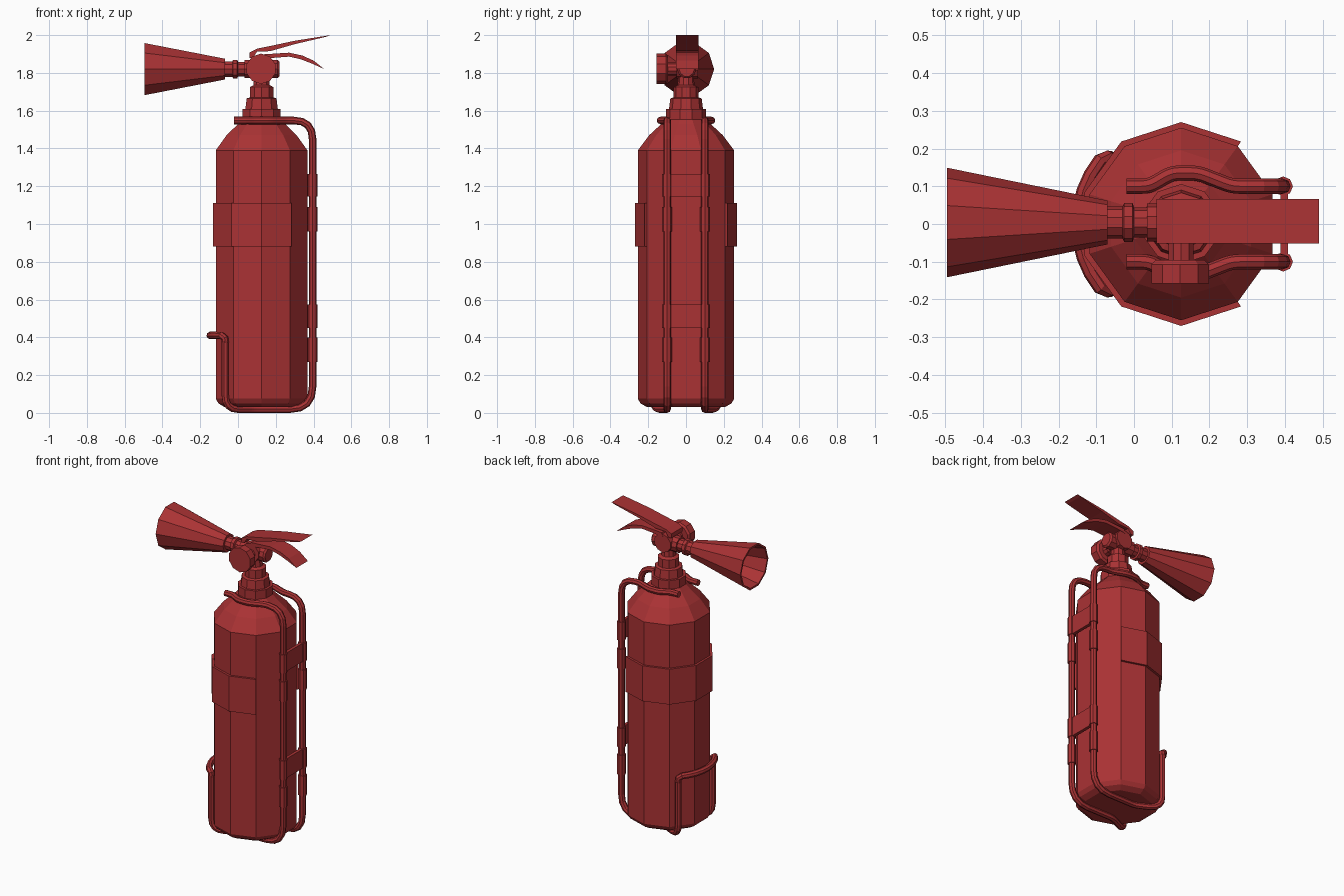
import bpy, bmesh, math
from mathutils import Vector

cube = bpy.data.objects.get("Cube")
if cube:
    bpy.data.objects.remove(cube, do_unlink=True)

CX = 0.125      # tank axis
VZ = 1.82       # valve height
RED = (0.40, 0.032, 0.034, 1)
red = bpy.data.materials.new("red_paint")
red.use_nodes = True
red.diffuse_color = RED
red.node_tree.nodes["Principled BSDF"].inputs["Base Color"].default_value = RED


def finish(bm, name):
    bmesh.ops.remove_doubles(bm, verts=bm.verts, dist=1e-5)
    bmesh.ops.recalc_face_normals(bm, faces=bm.faces)
    mesh = bpy.data.meshes.new(name)
    bm.to_mesh(mesh)
    bm.free()
    mesh.materials.append(red)
    ob = bpy.data.objects.new(name, mesh)
    bpy.context.collection.objects.link(ob)
    return ob


def lathe(name, profile, axis="z", origin=(CX, 0, 0), n=10, first=0, last=None):
    """Spin (radius, height) points round an axis, optionally only some facets."""
    bm = bmesh.new()
    last = n if last is None else last
    rings = []
    for i in range(first, last + 1):
        a = math.pi / 2 + math.tau * i / n
        c, s = math.cos(a), math.sin(a)
        ring = []
        for r, h in profile:
            p = {"z": (r * c, r * s, h), "x": (h, r * s, r * c), "y": (r * c, h, r * s)}[axis]
            ring.append(bm.verts.new(Vector(p) + Vector(origin)))
        rings.append(ring)
    for a, b in zip(rings, rings[1:]):
        for j in range(len(profile) - 1):
            bm.faces.new((a[j], a[j + 1], b[j + 1], b[j]))
    if last - first < n:
        bm.faces.new(rings[0][:-1])
        bm.faces.new(rings[-1][:-1])
    return finish(bm, name)


def slab(name, outline, y0, y1):
    """Extrude an x-z outline along y."""
    bm = bmesh.new()
    face = bm.faces.new([bm.verts.new((x, y0, z)) for x, z in outline])
    out = bmesh.ops.extrude_face_region(bm, geom=[face])["geom"]
    verts = [v for v in out if isinstance(v, bmesh.types.BMVert)]
    bmesh.ops.translate(bm, vec=(0, y1 - y0, 0), verts=verts)
    return finish(bm, name)


def box(name, x0, x1, y0, y1, z0, z1):
    return slab(name, [(x0, z0), (x1, z0), (x1, z1), (x0, z1)], y0, y1)


def rounded(points, steps=4):
    """Round path corners; each point is (x, y, z, corner length)."""
    path = []
    for i, (x, y, z, r) in enumerate(points):
        p = Vector((x, y, z))
        if r == 0 or i in (0, len(points) - 1):
            path.append(p)
            continue
        a = p + (Vector(points[i - 1][:3]) - p).normalized() * r
        b = p + (Vector(points[i + 1][:3]) - p).normalized() * r
        for k in range(steps + 1):
            t = k / steps
            path.append(a * (1 - t) ** 2 + p * 2 * t * (1 - t) + b * t * t)
    return path


def tube(name, path, radius=0.02):
    curve = bpy.data.curves.new(name, "CURVE")
    curve.dimensions = "3D"
    curve.bevel_depth = radius
    curve.bevel_resolution = 2
    curve.use_fill_caps = True
    spline = curve.splines.new("POLY")
    spline.points.add(len(path) - 1)
    for pt, co in zip(spline.points, path):
        pt.co = (*co, 1)
    spline.use_smooth = False
    curve.materials.append(red)
    ob = bpy.data.objects.new(name, curve)
    bpy.context.collection.objects.link(ob)
    bpy.ops.object.select_all(action="DESELECT")
    ob.select_set(True)
    bpy.context.view_layer.objects.active = ob
    bpy.ops.object.convert(target="MESH")


# Tank, label band (open on the bracket side) and stepped neck
lathe("tank", [(0, 0.03), (0.205, 0.03), (0.24, 0.05), (0.255, 0.075), (0.255, 1.39),
               (0.195, 1.47), (0.13, 1.53), (0.1, 1.56), (0, 1.56)])
lathe("label_band", [(0.245, 0.88), (0.27, 0.88), (0.27, 1.11), (0.245, 1.11), (0.245, 0.88)],
      first=-1, last=6)
lathe("neck", [(0, 1.54), (0.106, 1.54), (0.106, 1.61), (0.09, 1.61), (0.083, 1.665),
               (0.065, 1.67), (0.065, 1.725), (0.045, 1.735), (0.04, 1.8), (0, 1.8)])

# Valve body, hose fitting and discharge horn
lathe("valve_body", [(0, -0.075), (0.043, -0.075), (0.043, -0.03), (0.052, -0.026),
                     (0.052, -0.004), (0.04, 0), (0.04, 0.035), (0.05, 0.035),
                     (0.05, 0.21), (0.04, 0.22), (0, 0.22)], "x", (0, 0.004, VZ))
lathe("horn", [(0, -0.07), (0.058, -0.07), (0.145, -0.495), (0.133, -0.495),
               (0.045, -0.09), (0, -0.09)], "x", (0, 0.004, VZ))
lathe("valve_core", [(0, -0.055), (0.06, -0.055), (0.06, 0.06), (0, 0.06)],
      "y", (CX, 0.004, VZ + 0.01))

# Pressure gauge on the front
lathe("gauge_stem", [(0, -0.11), (0.035, -0.11), (0.035, 0), (0, 0)], "y", (CX, 0, VZ))
lathe("gauge", [(0, -0.157), (0.08, -0.157), (0.08, -0.107), (0.068, -0.096), (0, -0.096)],
      "y", (0.122, 0, VZ + 0.002))

# Squeeze lever and carrying handle
LEVER = (-0.052, 0.066)
slab("lever", [(0.06, 1.88), (0.06, 1.908), (0.1, 1.928), (0.17, 1.942), (0.3, 1.97), (0.49, 2.0),
               (0.47, 1.992), (0.3, 1.952), (0.17, 1.915), (0.1, 1.912), (0.08, 1.88)], *LEVER)
slab("handle", [(0.12, 1.87), (0.13, 1.898), (0.27, 1.907), (0.34, 1.892), (0.4, 1.865), (0.457, 1.82),
                (0.39, 1.85), (0.33, 1.873), (0.27, 1.886), (0.19, 1.88)], *LEVER)

# Wire bracket: one mirrored rail each side, then the hook round the tank
for side, label in ((1, "back"), (-1, "front")):
    rail = [(-0.02, 0.1, 1.548, 0), (0.04, 0.1, 1.548, 0.02), (0.1, 0.135, 1.548, 0.02),
            (0.17, 0.135, 1.548, 0.02), (0.26, 0.1, 1.548, 0.02), (0.395, 0.1, 1.548, 0.1),
            (0.395, 0.1, 0.02, 0.12), (0.08, 0.1, 0.02, 0.03), (-0.068, 0.175, 0.02, 0.075),
            (-0.068, 0.175, 0.38, 0)]
    tube(label + "_rail", rounded([(x, y * side, z, r) for x, y, z, r in rail]))
    for z0, z1 in ((0.27, 0.40), (0.45, 0.575), (0.96, 1.09), (1.145, 1.265)):
        lathe(label + "_clip", [(0, z0), (0.026, z0), (0.026, z1), (0, z1)],
              origin=(0.395, 0.1 * side, 0), n=8)

hook = [Vector((-0.068, 0.175, 0.37)), Vector((-0.07, 0.175, 0.395))]
for i in range(9):
    a = math.radians(142 + 76 * i / 8)
    hook.append(Vector((CX + 0.272 * math.cos(a), 0.272 * math.sin(a), 0.41)))
hook += [Vector((p.x, -p.y, p.z)) for p in reversed(hook[:2])]
tube("hook", hook)

# Cross plates joining the rails
for z0, z1 in ((0.45, 0.575), (1.145, 1.265)):
    box("cross_plate", 0.388, 0.408, -0.115, 0.115, z0, z1)
